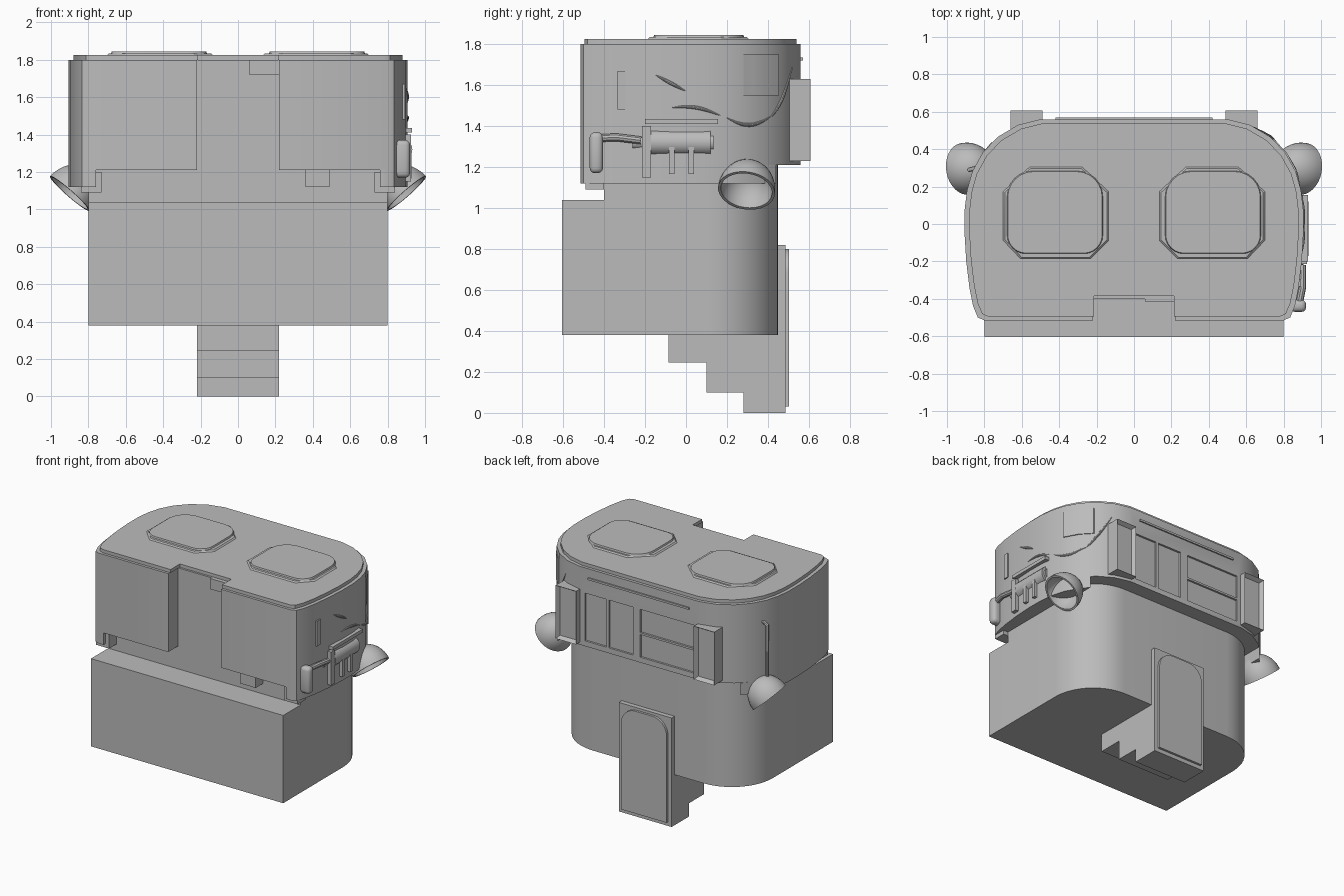
import bpy, bmesh, math
from mathutils import Vector

cube = bpy.data.objects.get("Cube")
if cube:
    bpy.data.objects.remove(cube, do_unlink=True)

grey = bpy.data.materials.new("plain grey")
grey.use_nodes = True
GREY = (0.5, 0.5, 0.5, 1)
grey.diffuse_color = GREY
grey.node_tree.nodes["Principled BSDF"].inputs["Base Color"].default_value = GREY


def finish(name, bm):
    bmesh.ops.recalc_face_normals(bm, faces=bm.faces)
    mesh = bpy.data.meshes.new(name)
    bm.to_mesh(mesh)
    bm.free()
    mesh.materials.append(grey)
    ob = bpy.data.objects.new(name, mesh)
    bpy.context.scene.collection.objects.link(ob)
    return ob


def add_box(bm, x, y, z):
    made = bmesh.ops.create_cube(bm, size=1)["verts"]
    for v in made:
        for i, (a, b) in enumerate((x, y, z)):
            v.co[i] = a if v.co[i] < 0 else b


def box(name, x, y, z, bevel=0):
    bm = bmesh.new()
    add_box(bm, x, y, z)
    if bevel:
        bmesh.ops.bevel(bm, geom=bm.edges[:], offset=bevel, segments=3, affect='EDGES', profile=0.5)
    return finish(name, bm)


def prism(name, pts, low, high, axis='Z', top_scale=1):
    """Extrude a flat outline along z, x or y; the far end may taper."""
    place = {'Z': lambda a, b, h: (a, b, h), 'X': lambda a, b, h: (h, a, b),
             'Y': lambda a, b, h: (a, h, b)}[axis]
    mid = sum((Vector(p) for p in pts), Vector((0, 0))) / len(pts)
    bm = bmesh.new()
    rings = []
    for h, s in ((low, 1), (high, top_scale)):
        ring = [mid + (Vector(p) - mid) * s for p in pts]
        rings.append([bm.verts.new(place(p.x, p.y, h)) for p in ring])
    for ring in rings:
        bm.faces.new(ring)
    n = len(pts)
    for i in range(n):
        j = (i + 1) % n
        bm.faces.new((rings[0][i], rings[0][j], rings[1][j], rings[1][i]))
    return finish(name, bm)


def arc(cx, cy, r, start, end, steps=10):
    return [(cx + r * math.cos(math.radians(start + (end - start) * i / steps)),
             cy + r * math.sin(math.radians(start + (end - start) * i / steps))) for i in range(steps + 1)]


def mirrored(half):
    return half + [(-x, y) for x, y in reversed(half)]


def tube(name, pts, radius, taper=False):
    cu = bpy.data.curves.new(name, 'CURVE')
    cu.dimensions = '3D'
    cu.bevel_depth, cu.bevel_resolution, cu.use_fill_caps = radius, 3, True
    sp = cu.splines.new('POLY')
    sp.points.add(len(pts) - 1)
    for i, (p, co) in enumerate(zip(sp.points, pts)):
        p.co = (*co, 1)
        if taper:
            p.radius = 0.15 + math.sin(math.pi * i / (len(pts) - 1))
    cu.materials.append(grey)
    ob = bpy.data.objects.new(name, cu)
    bpy.context.scene.collection.objects.link(ob)
    bpy.ops.object.select_all(action='DESELECT')
    ob.select_set(True)
    bpy.context.view_layer.objects.active = ob
    bpy.ops.object.convert(target='MESH')
    return ob


# Lower hull with rounded back corners, and the core that carries the cabin
back_corner = arc(0.46, 0.11, 0.34, 0, 90)
prism("lower_hull", mirrored([(0.8, -0.605)] + back_corner), 0.38, 1.04)
prism("hull_core", mirrored([(0.8, -0.4)] + back_corner), 1.03, 1.25)

# Cabin with a recessed middle at the front
side = [(0.8, -0.515), (0.835, -0.5), (0.86, -0.44), (0.88, -0.34), (0.897, -0.2), (0.906, -0.05),
        (0.905, 0.08), (0.893, 0.18), (0.865, 0.28), (0.81, 0.38), (0.73, 0.465), (0.62, 0.53), (0.5, 0.56)]
cabin_outline = mirrored([(0.22, -0.4), (0.22, -0.515)] + side)
cabin = prism("cabin", cabin_outline, 1.21, 1.8)
prism("roof", [(x * 0.972, y * 0.962) for x, y in cabin_outline], 1.8, 1.825)


def wall_x(y):
    for (xa, ya), (xb, yb) in zip(side, side[1:]):
        if ya <= y <= yb:
            return xa + (xb - xa) * (y - ya) / (yb - ya)
    return 0.9


# Recessed panels in the back wall
bm = bmesh.new()
for x, z in (((0.27, 0.45), (1.25, 1.61)), ((0.05, 0.25), (1.25, 1.61)),
             ((-0.46, -0.01), (1.25, 1.42)), ((-0.46, -0.01), (1.435, 1.61))):
    add_box(bm, x, (0.545, 0.7), z)
cutter = finish("panel_cutter", bm)
cutter.hide_render = True
cut = cabin.modifiers.new("panels", 'BOOLEAN')
cut.operation, cut.object, cut.solver = 'DIFFERENCE', cutter, 'EXACT'
bpy.context.view_layer.objects.active = cabin
bpy.ops.object.modifier_apply(modifier="panels")
bpy.data.objects.remove(cutter, do_unlink=True)
box("back_trim", (-0.42, 0.42), (0.55, 0.57), (1.72, 1.735))

for s, label in ((1, "left"), (-1, "right")):
    def span(a, b):
        return tuple(sorted((s * a, s * b)))

    # Side skirt and front corner bracket
    skirt = [p for p in side if p[1] < 0.4]
    prism(label + "_skirt", [(s * x, y) for x, y in [(0.76, -0.515)] + skirt + [(0.76, 0.44)]], 1.12, 1.21)
    prism(label + "_front_bracket", [(s * x, z) for x, z in
          ((0.73, 1.2), (0.73, 1.09), (0.84, 1.09), (0.84, 1.17), (0.81, 1.2))], -0.49, -0.4, 'Y')

    # Back pillar with a sunken face
    bm = bmesh.new()
    add_box(bm, span(0.49, 0.66), (0.45, 0.608), (1.23, 1.63))
    outer = max(bm.faces, key=lambda f: f.calc_center_median().y)
    bmesh.ops.inset_region(bm, faces=[outer], thickness=0.025)
    for v in outer.verts:
        v.co.y -= 0.03
    finish(label + "_back_pillar", bm)

    # Roof hatch: octagonal frame and a raised rounded lid
    frame = [(0.13, -0.09), (0.23, -0.19), (0.61, -0.19), (0.705, -0.09),
             (0.705, 0.175), (0.56, 0.31), (0.275, 0.31), (0.13, 0.175)]
    prism(label + "_hatch_frame", [(s * x, y) for x, y in frame], 1.82, 1.834, top_scale=0.95)
    lid = (arc(0.265, -0.06, 0.1, 180, 270, 6) + arc(0.58, -0.06, 0.1, 270, 360, 6)
           + arc(0.54, 0.145, 0.14, 0, 90, 6) + arc(0.305, 0.145, 0.14, 90, 180, 6))
    prism(label + "_hatch_lid", [(s * x, y) for x, y in lid], 1.83, 1.845, top_scale=0.98)

    # Bowl lamp, open toward the ground and outward
    bm = bmesh.new()
    profile = [Vector((0.14 * math.cos(a), 0, 0.165 * math.sin(a)))
               for a in (math.pi / 2 * i / 10 for i in range(11))]
    profile += [Vector((p.x * 0.9, 0, p.z * 0.9)) for p in reversed(profile)]
    verts = [bm.verts.new(p) for p in profile]
    edges = [bm.edges.new(pair) for pair in zip(verts, verts[1:] + verts[:1])]
    bmesh.ops.spin(bm, geom=verts + edges, cent=(0, 0, 0), axis=(0, 0, 1), angle=math.tau, steps=32)
    bmesh.ops.remove_doubles(bm, verts=bm.verts, dist=0.0005)
    lamp = finish(label + "_lamp", bm)
    lamp.rotation_euler = Vector((-0.65 * s, 0.12, 0.74)).to_track_quat('Z', 'Y').to_euler()
    lamp.location = (0.9 * s, 0.295, 1.085)

# Front details
box("front_vent", (0.06, 0.22), (-0.415, -0.39), (1.72, 1.8))
box("front_block", (0.36, 0.49), (-0.49, -0.39), (1.12, 1.22))

# Back door and stepped stairs
box("door_frame", (-0.22, 0.22), (0.4, 0.485), (0, 0.82))
door = [(-0.19, 0.03), (0.19, 0.03)] + arc(0.07, 0.68, 0.12, 0, 90) + arc(-0.07, 0.68, 0.12, 90, 180)
prism("door", door, 0.48, 0.502, 'Y')
stairs = [(0.48, 0), (0.28, 0), (0.28, 0.1), (0.1, 0.1), (0.1, 0.245), (-0.085, 0.245), (-0.085, 0.39), (0.48, 0.39)]
prism("stairs", stairs, -0.22, 0.22, 'X')

# Side tank with its shelf, straps and pipe
bm = bmesh.new()
for r, low, high in ((0.064, -0.17, 0.12), (0.045, 0.115, 0.135), (0.035, -0.26, -0.16)):
    new = bmesh.ops.create_cone(bm, cap_ends=True, segments=24, radius1=r, radius2=r, depth=high - low)["verts"]
    for v in new:
        v.co = Vector((0.868 + v.co.x, (low + high) / 2 + v.co.z, 1.32 + v.co.y))
finish("tank", bm)
box("tank_shelf", (0.86, 0.93), (-0.2, 0.155), (1.41, 1.435))
box("tank_bracket", (0.86, 0.925), (-0.215, -0.17), (1.15, 1.4))
for i, y in enumerate((-0.07, 0.025)):
    box(f"tank_strap_{i + 1}", (0.86, 0.928), (y - 0.014, y + 0.014), (1.165, 1.3))
box("side_pipe_box", (0.835, 0.92), (-0.47, -0.405), (1.17, 1.37), 0.025)
tube("side_pipe", [(0.88, -0.44, 1.34), (0.9, -0.34, 1.345), (0.9, -0.22, 1.33)], 0.02)

# Side plates and scrapes that follow the wall
box("side_slot", (0.86, wall_x(-0.32) + 0.01), (-0.335, -0.295), (1.48, 1.67))
plate = [(wall_x(y) + d, y) for d, ys in ((0.008, (0.28, 0.33, 0.38, 0.455)),
         (-0.02, (0.455, 0.38, 0.33, 0.28))) for y in ys]
prism("side_plate", plate, 1.55, 1.75)
for i, (y0, z0, y1, z1, sag) in enumerate(((-0.15, 1.65, 0, 1.57, 0.0), (-0.07, 1.49, 0.17, 1.45, 0.02),
                                           (0.41, 1.44, 0.52, 1.69, -0.04), (0.2, 1.44, 0.42, 1.45, -0.04))):
    path = []
    for k in range(11):
        t = k / 10
        y = y0 + (y1 - y0) * t
        path.append((wall_x(y), y, z0 + (z1 - z0) * t + sag * math.sin(math.pi * t)))
    tube(f"scrape_{i + 1}", path, 0.008, True)
tube("lamp_rod", [(-0.88, 0.29, 1.2), (-0.88, 0.29, 1.62), (-0.84, 0.3, 1.65)], 0.012)

# Smooth the curved walls and keep the edges sharp
bpy.ops.object.select_all(action='DESELECT')
for ob in bpy.context.scene.objects:
    if ob.type == 'MESH':
        ob.select_set(True)
        bpy.context.view_layer.objects.active = ob
bpy.ops.object.shade_smooth_by_angle(angle=math.radians(30))
